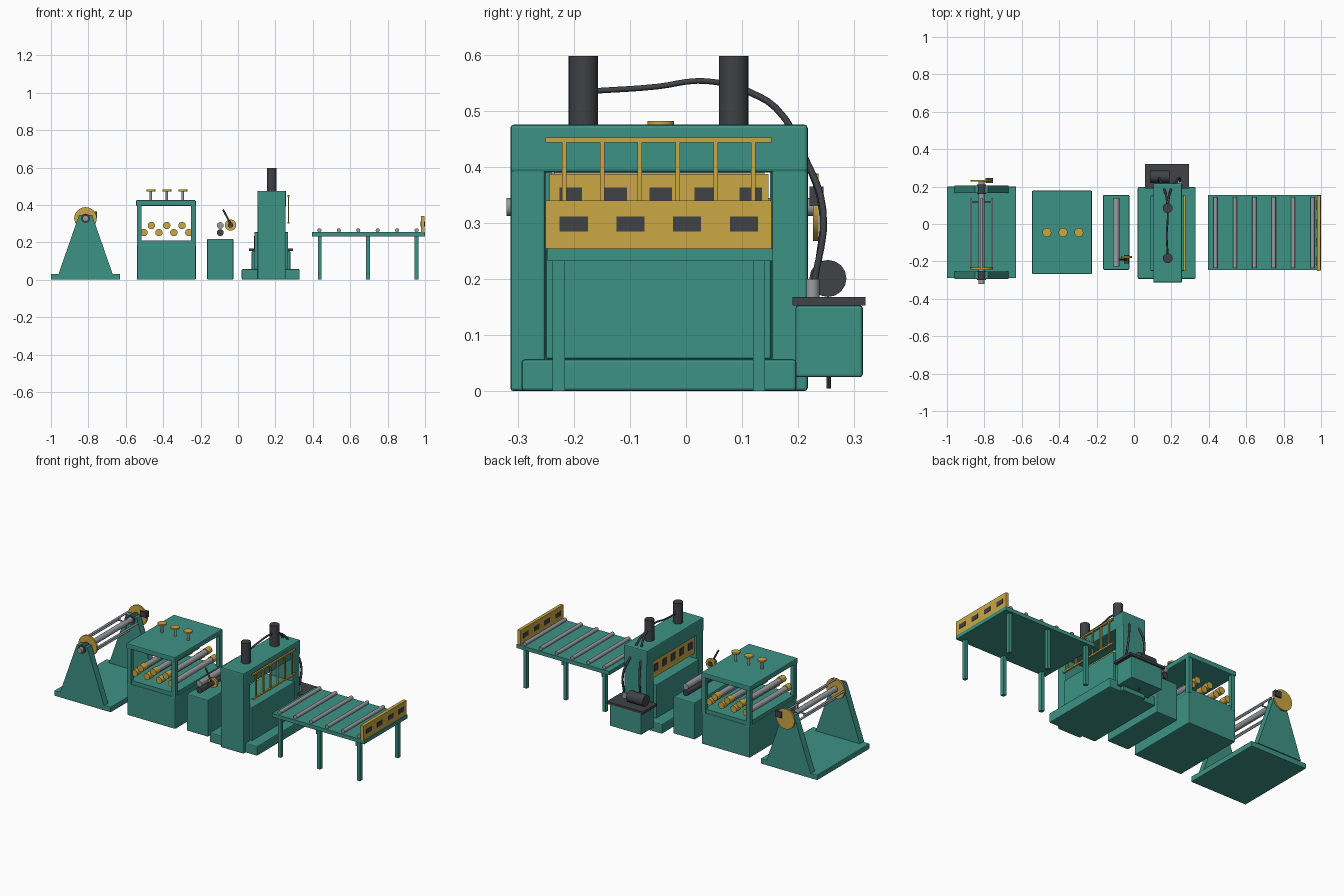
import bpy, bmesh, math
from mathutils import Vector

if "Cube" in bpy.data.objects:
    bpy.data.objects.remove(bpy.data.objects["Cube"])


def material(name, rgb):
    m = bpy.data.materials.new(name)
    m.diffuse_color = (*rgb, 1)
    m.use_nodes = True
    m.node_tree.nodes["Principled BSDF"].inputs["Base Color"].default_value = m.diffuse_color
    return m


GREEN = material("machine_green", (0.047, 0.29, 0.235))
GOLD = material("safety_gold", (0.60, 0.385, 0.058))
DARK = material("dark_steel", (0.05, 0.055, 0.062))
GREY = material("roller_grey", (0.32, 0.33, 0.35))


def finish(name, bm, mat, bevel=0.0, smooth=False):
    bmesh.ops.recalc_face_normals(bm, faces=bm.faces)
    me = bpy.data.meshes.new(name)
    bm.to_mesh(me)
    bm.free()
    me.materials.append(mat)
    ob = bpy.data.objects.new(name, me)
    bpy.context.collection.objects.link(ob)
    if bevel:
        mod = ob.modifiers.new("edge_round", "BEVEL")
        mod.width, mod.segments = bevel, 2
    if smooth:
        bpy.ops.object.select_all(action="DESELECT")
        ob.select_set(True)
        bpy.context.view_layer.objects.active = ob
        bpy.ops.object.shade_smooth_by_angle(angle=math.radians(35))
    return ob


def box(name, x, y, z, mat, bevel=0.0):
    """Box from (min, max) ranges on each axis."""
    bm = bmesh.new()
    bmesh.ops.create_cube(bm, size=1)
    for v in bm.verts:
        v.co = Vector([(r[0] + r[1]) / 2 + c * (r[1] - r[0])
                       for r, c in zip((x, y, z), v.co)])
    return finish(name, bm, mat, bevel)


def rod(name, a, b, r, mat, sides=24):
    """Cylinder of radius r from point a to point b."""
    a, b = Vector(a), Vector(b)
    bm = bmesh.new()
    bmesh.ops.create_cone(bm, cap_ends=True, segments=sides, radius1=r, radius2=r,
                          depth=(b - a).length)
    bm.transform((b - a).to_track_quat("Z", "Y").to_matrix().to_4x4())
    bmesh.ops.translate(bm, verts=bm.verts, vec=(a + b) / 2)
    return finish(name, bm, mat, smooth=True)


def hose(name, points, r):
    cu = bpy.data.curves.new(name, "CURVE")
    cu.dimensions = "3D"
    cu.bevel_depth, cu.bevel_resolution, cu.resolution_u = r, 2, 4
    cu.use_fill_caps = True
    sp = cu.splines.new("BEZIER")
    sp.bezier_points.add(len(points) - 1)
    for p, co in zip(sp.bezier_points, points):
        p.co = co
        p.handle_left_type = p.handle_right_type = "AUTO"
    cu.materials.append(DARK)
    bpy.context.collection.objects.link(bpy.data.objects.new(name, cu))


def slotted_plate(name, x, y, z, centres, width, slot_z):
    """Gold guard plate with dark slots on both faces."""
    box(name, x, y, z, GOLD)
    for i, c in enumerate(centres):
        for side, px in (("inner", x[0]), ("outer", x[1])):
            box(f"{name}_{side}_slot_{i}", (px - 0.002, px + 0.002),
                (c - width / 2, c + width / 2), slot_z, DARK)


# ---- Uncoiler: base, tapered stands, mandrel ----
UX, UZ = -0.815, 0.328
box("uncoiler_base", (-1, -0.63), (-0.29, 0.2), (0, 0.032), GREEN, 0.004)
for side, y0 in (("front", -0.295), ("back", 0.165)):
    bm = bmesh.new()
    profile = [(-0.96, 0.03), (-0.67, 0.03), (UX + 0.035, 0.345), (UX - 0.035, 0.345)]
    face = bm.faces.new([bm.verts.new((x, y0, z)) for x, z in profile])
    ext = bmesh.ops.extrude_face_region(bm, geom=[face])
    bmesh.ops.translate(bm, vec=(0, 0.04, 0),
                        verts=[v for v in ext["geom"] if isinstance(v, bmesh.types.BMVert)])
    finish(f"uncoiler_{side}_stand", bm, GREEN)
    rod(f"uncoiler_{side}_bearing", (UX, y0 - 0.005, UZ), (UX, y0 + 0.045, UZ), 0.025, DARK)
for side, y0 in (("front", -0.242), ("back", 0.226)):
    rod(f"uncoiler_{side}_disc", (UX, y0, UZ), (UX, y0 + 0.01, UZ), 0.06, GOLD, 32)
rod("mandrel_shaft", (UX, -0.32, UZ), (UX, 0.235, UZ), 0.016, GREY)
for i in range(4):
    a = i * math.pi / 2
    x, z = UX + 0.056 * math.cos(a), UZ + 0.056 * math.sin(a)
    rod(f"mandrel_bar_{i}", (x, -0.235, z), (x, 0.14, z), 0.006, GREY, 12)
    rod(f"mandrel_spoke_{i}", (UX, 0.12, UZ), (x, 0.12, z), 0.004, GREY, 8)
box("uncoiler_brake", (-0.795, -0.755), (0.22, 0.245), (0.33, 0.365), DARK)

# ---- Straightener: cabinet, open roll cage, adjusting screws ----
box("straightener_cabinet", (-0.54, -0.225), (-0.265, 0.175), (0, 0.187), GREEN, 0.005)
box("straightener_deck", (-0.535, -0.23), (-0.26, 0.17), (0.185, 0.21), GREEN)
box("straightener_top", (-0.545, -0.225), (-0.268, 0.178), (0.395, 0.425), GREEN, 0.005)
for x in (-0.54, -0.25):
    for y in (-0.265, 0.15):
        box("straightener_post", (x, x + 0.025), (y, y + 0.025), (0.185, 0.4), GREEN)
rolls = [(-0.463 + 0.082 * i, 0.29) for i in range(3)]
rolls += [(-0.503 + 0.08 * i, 0.252) for i in range(4)]
for i, (x, z) in enumerate(rolls):
    rod(f"straightener_roll_{i}", (x, -0.21, z), (x, 0.12, z), 0.016, GREY)
    for y in (-0.25, 0.12):
        rod(f"straightener_roll_cap_{i}", (x, y, z), (x, y + 0.04, z), 0.0195, GOLD)
for x in (-0.466, -0.38, -0.295):
    rod("adjusting_screw", (x, -0.045, 0.42), (x, -0.045, 0.475), 0.007, GREY, 12)
    rod("adjusting_handwheel", (x, -0.045, 0.473), (x, -0.045, 0.482), 0.024, GOLD)

# ---- Feeder: cabinet, roll pair, release wheel ----
box("feeder_cabinet", (-0.165, -0.025), (-0.245, 0.155), (0, 0.218), GREEN, 0.005)
rod("feeder_upper_roll", (-0.095, -0.228, 0.29), (-0.095, 0.14, 0.29), 0.018, GREY)
rod("feeder_lower_roll", (-0.095, -0.228, 0.252), (-0.095, 0.14, 0.252), 0.018, DARK)
rod("feeder_wheel", (-0.04, -0.182, 0.292), (-0.04, -0.17, 0.292), 0.03, GOLD)
rod("feeder_wheel_hub", (-0.04, -0.212, 0.292), (-0.04, -0.165, 0.292), 0.014, DARK)
rod("feeder_lever", (-0.04, -0.19, 0.3), (-0.08, -0.19, 0.375), 0.005, DARK, 12)

# ---- Press: portal frame, bed, guards ----
box("press_base", (0.02, 0.33), (-0.293, 0.197), (0, 0.057), GREEN, 0.006)
PX = (0.105, 0.255)
box("press_front_column", PX, (-0.313, -0.25), (0, 0.475), GREEN, 0.006)
box("press_back_column", PX, (0.152, 0.217), (0, 0.475), GREEN, 0.006)
box("press_crown", (0.103, 0.257), (-0.313, 0.217), (0.39, 0.475), GREEN, 0.006)
box("press_bed", (0.088, 0.268), (-0.25, 0.152), (0.057, 0.255), GREEN, 0.004)
slotted_plate("press_back_guard", (0.115, 0.125), (-0.243, 0.147), (0.285, 0.387),
              [-0.205 + 0.08 * i for i in range(5)], 0.04, (0.32, 0.363))
for z in (0.3, 0.443):
    box("press_guard_rail", (0.265, 0.275), (-0.25, 0.152), (z, z + 0.009), GOLD)
for i in range(6):
    y = -0.217 + 0.0674 * i
    box("press_guard_bar", (0.266, 0.274), (y - 0.004, y + 0.004), (0.3, 0.45), GOLD)
for y in (-0.183, 0.085):
    rod("press_cylinder", (0.18, y, 0.47), (0.18, y, 0.597), 0.026, DARK, 32)

# ---- Hydraulic unit: tank, motor, hoses ----
box("hydraulic_tank", (0.073, 0.28), (0.195, 0.315), (0.025, 0.153), GREEN, 0.005)
box("hydraulic_lid", (0.058, 0.295), (0.19, 0.32), (0.153, 0.168), DARK)
rod("hydraulic_motor", (0.085, 0.253, 0.201), (0.19, 0.253, 0.201), 0.033, DARK, 16)
rod("hose_fitting", (0.245, 0.225, 0.165), (0.245, 0.225, 0.2), 0.013, GREY)
rod("tank_gauge", (0.24, 0.188, 0.12), (0.24, 0.2, 0.12), 0.014, GREY)
rod("drain_plug", (0.18, 0.254, 0.005), (0.18, 0.254, 0.03), 0.004, DARK, 8)
hose("cylinder_link_hose", [(0.18, -0.165, 0.535), (0.175, -0.05, 0.543),
                            (0.18, 0.02, 0.553), (0.18, 0.075, 0.548)], 0.005)
hose("pressure_hose", [(0.18, 0.1, 0.54), (0.19, 0.16, 0.505), (0.21, 0.21, 0.42),
                       (0.24, 0.245, 0.32), (0.245, 0.228, 0.19)], 0.006)
hose("return_hose", [(0.18, 0.1, 0.54), (0.17, 0.16, 0.505), (0.15, 0.21, 0.42),
                     (0.135, 0.243, 0.32), (0.135, 0.235, 0.22)], 0.006)

# ---- Outfeed table: top, legs, rollers, end stop ----
box("table_top", (0.395, 1.0), (-0.247, 0.155), (0.232, 0.254), GREEN)
for x in (0.437, 0.695, 0.955):
    for y in (-0.227, 0.13):
        box("table_leg", (x - 0.01, x + 0.01), (y - 0.011, y + 0.011), (0, 0.235), GREEN)
for i in range(6):
    x = 0.435 + 0.104 * i
    rod(f"table_roller_{i}", (x, -0.235, 0.264), (x, 0.145, 0.264), 0.011, GREY, 16)
slotted_plate("table_end_stop", (0.978, 0.997), (-0.25, 0.152), (0.254, 0.34),
              [-0.2 + 0.101 * i for i in range(4)], 0.05, (0.285, 0.311))
